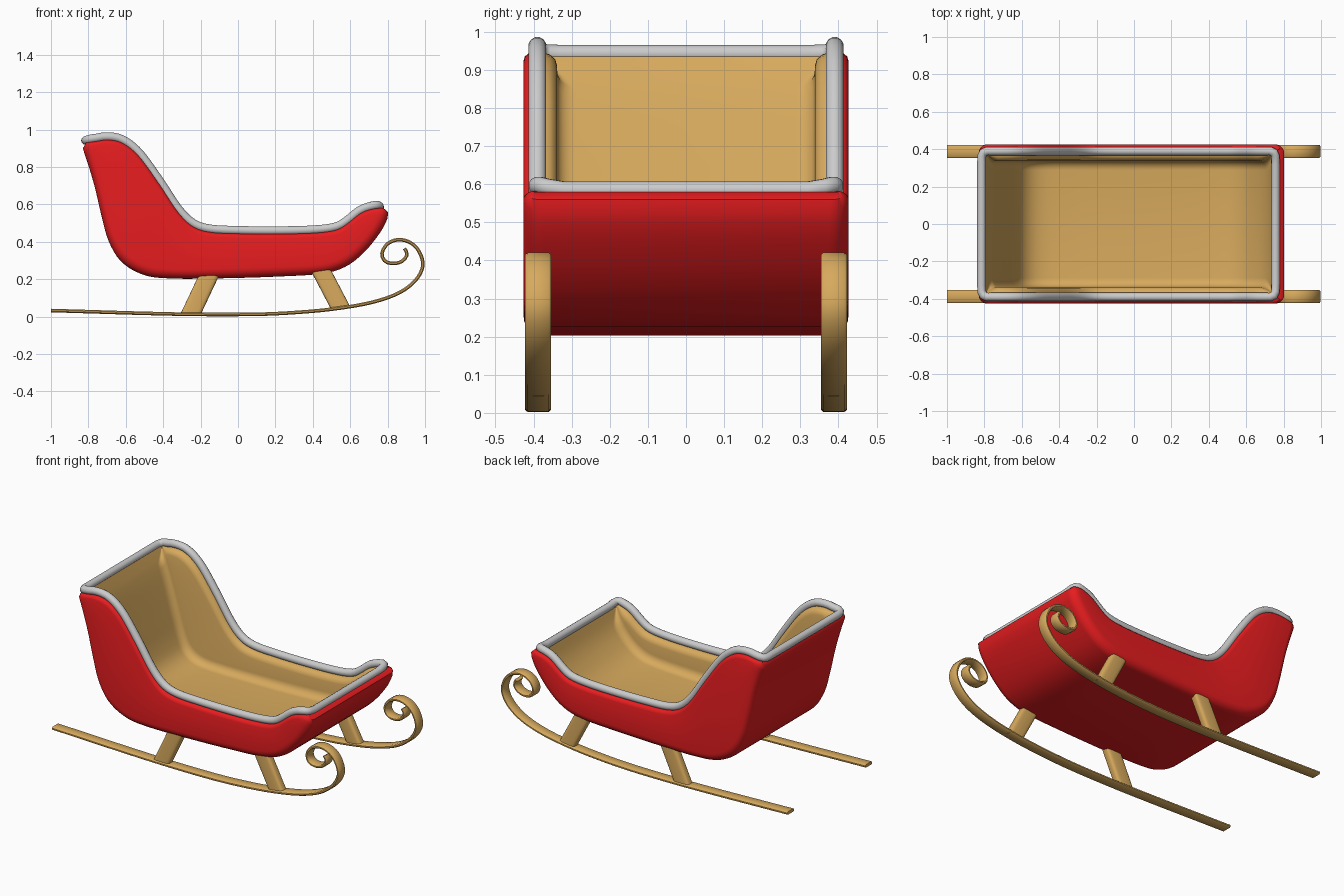
import bpy, bmesh, math
from mathutils import Vector

if "Cube" in bpy.data.objects:
    bpy.data.objects.remove(bpy.data.objects["Cube"])


def material(name, rgb):
    m = bpy.data.materials.new(name)
    m.diffuse_color = (*rgb, 1)
    m.use_nodes = True
    m.node_tree.nodes["Principled BSDF"].inputs["Base Color"].default_value = m.diffuse_color
    return m


RED = material("red paint", (0.80, 0.012, 0.014))
TAN = material("tan wood", (0.68, 0.40, 0.11))


def smooth_path(pts, n):
    """Catmull-Rom through the points, resampled to n+1 even steps."""
    p = [Vector(q) for q in pts]
    p = [2 * p[0] - p[1]] + p + [2 * p[-1] - p[-2]]
    dense = []
    for a, b, c, d in zip(p, p[1:], p[2:], p[3:]):
        for k in range(16):
            t = k / 16
            dense.append(0.5 * (2 * b + (c - a) * t + (2 * a - 5 * b + 4 * c - d) * t * t
                                + (3 * b - a - 3 * c + d) * t ** 3))
    dense.append(p[-2])
    dist = [0]
    for a, b in zip(dense, dense[1:]):
        dist.append(dist[-1] + (b - a).length)
    out, j = [], 0
    for i in range(n + 1):
        s = dist[-1] * i / n
        while j < len(dist) - 2 and dist[j + 1] < s:
            j += 1
        f = (s - dist[j]) / (dist[j + 1] - dist[j])
        out.append(dense[j].lerp(dense[j + 1], min(f, 1)))
    return out


def finish(name, bm, mats, angle=40):
    bmesh.ops.recalc_face_normals(bm, faces=bm.faces[:])
    me = bpy.data.meshes.new(name)
    bm.to_mesh(me)
    bm.free()
    ob = bpy.data.objects.new(name, me)
    bpy.context.collection.objects.link(ob)
    for m in mats:
        me.materials.append(m)
    bpy.ops.object.select_all(action='DESELECT')
    ob.select_set(True)
    bpy.context.view_layer.objects.active = ob
    bpy.ops.object.shade_smooth_by_angle(angle=math.radians(angle))
    return ob


# Side profiles (x, z) of the tub
N = 72
top_mid = [(-0.76, 0.937), (-0.70, 0.945), (-0.62, 0.93), (-0.53, 0.86), (-0.42, 0.71),
           (-0.32, 0.56), (-0.24, 0.482), (-0.15, 0.452), (0, 0.444), (0.2, 0.442), (0.4, 0.447),
           (0.52, 0.462), (0.58, 0.495), (0.65, 0.55), (0.71, 0.574)]
outer_top = smooth_path([(-0.812, 0.93)] + top_mid + [(0.775, 0.582)], N)
inner_top = smooth_path([(-0.795, 0.938)] + top_mid + [(0.75, 0.580)], N)
outer_low = smooth_path([(-0.815, 0.927), (-0.829, 0.90), (-0.80, 0.81), (-0.765, 0.69), (-0.73, 0.54),
                         (-0.69, 0.40), (-0.62, 0.29), (-0.50, 0.222), (-0.35, 0.204), (-0.1, 0.205),
                         (0.2, 0.214), (0.45, 0.23), (0.58, 0.27), (0.68, 0.35), (0.76, 0.45),
                         (0.797, 0.52), (0.802, 0.56), (0.778, 0.580)], N)
inner_low = smooth_path([(-0.793, 0.935), (-0.75, 0.82), (-0.713, 0.70), (-0.672, 0.56), (-0.632, 0.43),
                         (-0.585, 0.34), (-0.50, 0.292), (-0.35, 0.28), (-0.1, 0.28), (0.2, 0.285),
                         (0.46, 0.30), (0.57, 0.335), (0.65, 0.40), (0.71, 0.48), (0.747, 0.577)], N)


def section(t, l, w, q, r):
    """U-shaped section: rim edge q, bottom corner radius r, half width w."""
    length = (l - t).length
    s = min(1, 0.95 * length / (abs(q) + r))
    w -= q * (1 - s)
    q, r = q * s, r * s
    half = []
    for a in range(4):
        g = a * math.pi / 6
        half.append((w - q * (1 - math.sin(g)), abs(q) * (1 - math.cos(g))))
    for a in range(7):
        g = a * math.pi / 12
        half.append((w - r * (1 - math.cos(g)), length - r * (1 - math.sin(g))))
    pts = []
    for y, d in half:
        p = t.lerp(l, d / length)
        pts.append(Vector((p.x, y, p.y)))
    return pts + [Vector((p.x, -p.y, p.z)) for p in reversed(pts)]


# Tub: painted outside, bare wood inside
bm = bmesh.new()
grids = []
for tops, lows, w, q, r in ((outer_top, outer_low, 0.426, 0.024, 0.052),
                            (inner_top, inner_low, 0.338, -0.038, 0.05)):
    grids.append([[bm.verts.new(p) for p in section(t, l, w, q, r)] for t, l in zip(tops, lows)])
out, inn = grids
M = len(out[0])
for mi, g in enumerate(grids):
    for i in range(N):
        for j in range(M - 1):
            bm.faces.new((g[i][j], g[i + 1][j], g[i + 1][j + 1], g[i][j + 1])).material_index = mi
for i in range(N):
    for j in (0, M - 1):
        bm.faces.new((out[i][j], out[i + 1][j], inn[i + 1][j], inn[i][j]))
for i in (0, N):
    for j in range(M - 1):
        bm.faces.new((out[i][j], out[i][j + 1], inn[i][j + 1], inn[i][j]))
finish("sleigh_body", bm, (RED, TAN), 50)

# Grey padded rim around the opening
side = smooth_path([(-0.785, 0.952)] + [(x, z + 0.018) for x, z in top_mid] + [(0.73, 0.596)], 60)
half = [(-0.815, 0.33, 0.942), (-0.814, 0.362, 0.943), (-0.805, 0.382, 0.946)]
half += [(p.x, 0.39, p.y) for p in side]
half += [(0.748, 0.382, 0.596), (0.756, 0.362, 0.591), (0.757, 0.32, 0.584)]
loop = half + [(x, -y, z) for x, y, z in reversed(half)]
cu = bpy.data.curves.new("rim", 'CURVE')
cu.dimensions = '3D'
cu.bevel_depth = 0.0235
cu.bevel_resolution = 4
sp = cu.splines.new('POLY')
sp.points.add(len(loop) - 1)
for pt, co in zip(sp.points, loop):
    pt.co = (*co, 1)
sp.use_cyclic_u = True
rim = bpy.data.objects.new("rim", cu)
bpy.context.collection.objects.link(rim)
bpy.ops.object.select_all(action='DESELECT')
rim.select_set(True)
bpy.context.view_layer.objects.active = rim
bpy.ops.object.convert(target='MESH')
bpy.ops.object.shade_smooth_by_angle(angle=math.radians(60))

# Runner centre line ending in a scroll
runner = smooth_path([(-1, 0.033), (-0.8, 0.027), (-0.5, 0.018), (-0.2, 0.012), (0.1, 0.013), (0.3, 0.022),
                      (0.5, 0.040), (0.7, 0.073), (0.85, 0.122), (0.945, 0.19), (0.988, 0.27),
                      (0.97, 0.345), (0.925, 0.394), (0.86, 0.412), (0.80, 0.39), (0.77, 0.34),
                      (0.785, 0.298), (0.83, 0.284), (0.878, 0.297), (0.904, 0.332), (0.89, 0.365)], 130)


def make_runner(name, yc):
    bm = bmesh.new()
    rings = []
    for i, p in enumerate(runner):
        d = (runner[min(i + 1, 130)] - runner[max(i - 1, 0)]).normalized()
        n = Vector((-d.y, d.x)) * 0.0095
        rings.append([bm.verts.new((p.x + s * n.x, yc + h * 0.034, p.y + s * n.y))
                      for s, h in ((1, 0.8), (1, -0.8), (0.4, -1), (-0.4, -1),
                                   (-1, -0.8), (-1, 0.8), (-0.4, 1), (0.4, 1))])
    for a, b in zip(rings, rings[1:]):
        for k in range(8):
            bm.faces.new((a[k], b[k], b[(k + 1) % 8], a[(k + 1) % 8]))
    bm.faces.new(rings[0])
    bm.faces.new(rings[-1])
    finish(name, bm, (TAN,))


def make_strut(name, foot, head):
    def sq(v):
        return math.copysign(abs(v) ** 0.5, v)
    bm = bmesh.new()
    rings = []
    for c in (foot, head):
        rings.append([bm.verts.new((c[0] + 0.055 * sq(math.cos(a)), c[1] + 0.027 * sq(math.sin(a)), c[2]))
                      for a in (k * math.tau / 24 for k in range(24))])
    a, b = rings
    for k in range(24):
        bm.faces.new((a[k], b[k], b[(k + 1) % 24], a[(k + 1) % 24]))
    bm.faces.new(a)
    bm.faces.new(b)
    finish(name, bm, (TAN,))


# Runners and leaning struts on both sides
for label, s in (("right", -1), ("left", 1)):
    make_runner(label + "_runner", s * 0.388)
    make_strut(label + "_rear_strut", (-0.253, s * 0.387, 0.014), (-0.150, s * 0.384, 0.232))
    make_strut(label + "_front_strut", (0.55, s * 0.387, 0.044), (0.442, s * 0.384, 0.25))
